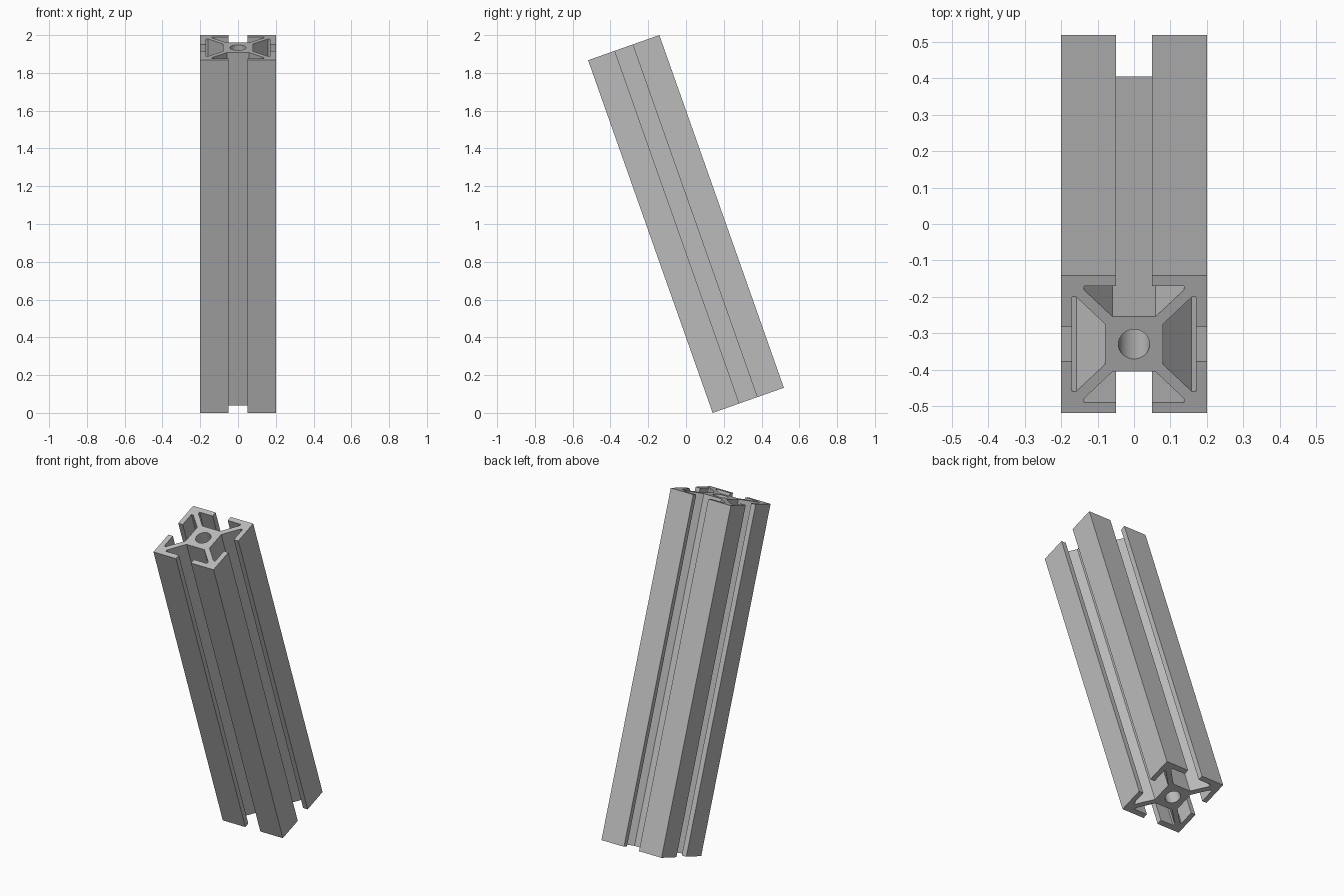
import bpy
import bmesh
import math
from mathutils import Matrix, Vector

cube = bpy.data.objects.get("Cube")
if cube:
    bpy.data.objects.remove(cube, do_unlink=True)

LENGTH = 1.98
TILT = math.radians(19.45)
BORE_RADIUS = 0.043
BORE_SIDES = 32

# Plain aluminium
metal = bpy.data.materials.new("aluminium_grey")
metal.use_nodes = True
grey = (0.5, 0.5, 0.5, 1)
metal.diffuse_color = grey
metal.node_tree.nodes["Principled BSDF"].inputs["Base Color"].default_value = grey

# Half of one T-slot: outer corner, lip, undercut, diagonal web, core
half_slot = [(0.2, 0.2), (0.05, 0.2), (0.05, 0.17),
             (0.137, 0.17), (0.137, 0.158), (0.059, 0.08)]
# Mirror it, leaving off the far corner, which the next side supplies
slot = half_slot + [(-x, y) for x, y in reversed(half_slot[1:])]

outline = []
for quarter in range(4):
    turn = Matrix.Rotation(quarter * math.pi / 2, 3, 'Z')
    outline += [turn @ Vector((x, y, 0)) for x, y in slot]

bore = []
for i in range(BORE_SIDES):
    a = 2 * math.pi * i / BORE_SIDES
    bore.append(Vector((math.cos(a), math.sin(a), 0)) * BORE_RADIUS)

bm = bmesh.new()


def add_loop(points):
    verts = [bm.verts.new(p) for p in points]
    return [bm.edges.new((v, verts[i - 1])) for i, v in enumerate(verts)]


# Fill the cross-section around the bore and extrude it along the bar
edges = add_loop(outline) + add_loop(bore)
bmesh.ops.triangle_fill(bm, edges=edges, use_beauty=True, use_dissolve=False)
ext = bmesh.ops.extrude_face_region(bm, geom=bm.faces[:], use_keep_orig=True)
top = [g for g in ext["geom"] if isinstance(g, bmesh.types.BMVert)]
bmesh.ops.translate(bm, verts=top, vec=(0, 0, LENGTH))
bmesh.ops.recalc_face_normals(bm, faces=bm.faces[:])

# Lean the bar forward about its middle, resting on its lower edge
bmesh.ops.translate(bm, verts=bm.verts[:], vec=(0, 0, -LENGTH / 2))
bmesh.ops.rotate(bm, verts=bm.verts[:], cent=(0, 0, 0),
                 matrix=Matrix.Rotation(TILT, 3, 'X'))
bmesh.ops.translate(bm, verts=bm.verts[:],
                    vec=(0, 0, -min(v.co.z for v in bm.verts)))

mesh = bpy.data.meshes.new("slotted_bar")
bm.to_mesh(mesh)
bm.free()
mesh.materials.append(metal)
bar = bpy.data.objects.new("slotted_bar", mesh)
bpy.context.collection.objects.link(bar)

# Round bore shades smooth, all other edges stay crisp
bpy.context.view_layer.objects.active = bar
bar.select_set(True)
bpy.ops.object.shade_smooth_by_angle(angle=math.radians(30))
